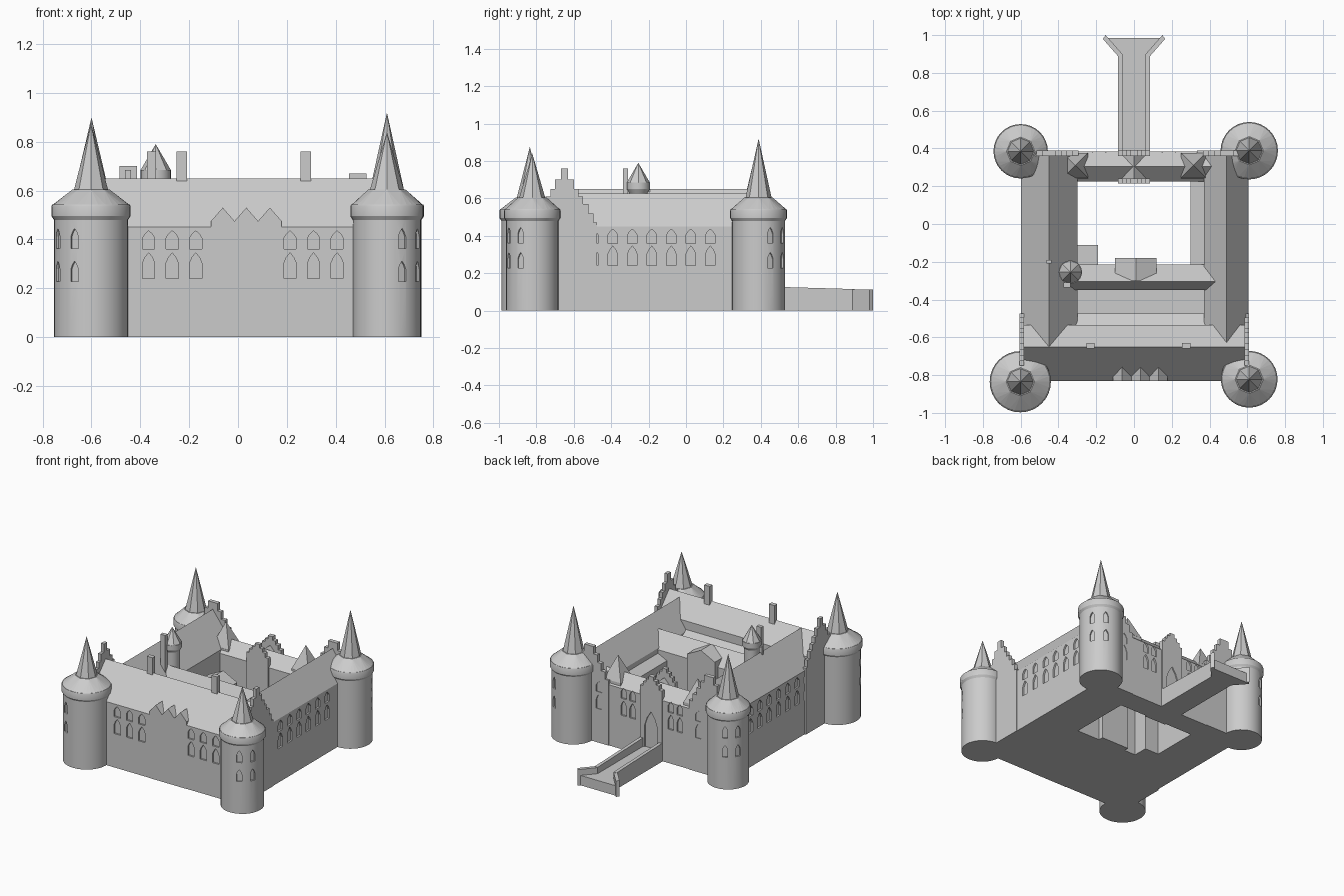
import bpy, bmesh, math
from mathutils import Matrix, Vector

cube = bpy.data.objects.get("Cube")
if cube:
    bpy.data.objects.remove(cube, do_unlink=True)

stone = bpy.data.materials.new("grey_stone")
stone.use_nodes = True
GREY = (0.6, 0.6, 0.6, 1)
stone.diffuse_color = GREY
stone.node_tree.nodes["Principled BSDF"].inputs["Base Color"].default_value = GREY


def finish(name, bm, smooth=False):
    bmesh.ops.recalc_face_normals(bm, faces=bm.faces)
    mesh = bpy.data.meshes.new(name)
    bm.to_mesh(mesh)
    bm.free()
    mesh.materials.append(stone)
    if smooth:
        mesh.polygons.foreach_set("use_smooth", [True] * len(mesh.polygons))
        mesh.set_sharp_from_angle(angle=math.radians(25))
    ob = bpy.data.objects.new(name, mesh)
    bpy.context.collection.objects.link(ob)
    return ob


def add_prism(bm, pts, axis, a, b, mat=Matrix()):
    """Extrude a 2D outline along an axis from a to b."""
    place = {"x": lambda p, t: (t, p[0], p[1]),
             "y": lambda p, t: (p[0], t, p[1]),
             "z": lambda p, t: (p[0], p[1], t)}[axis]
    rings = [[bm.verts.new(mat @ Vector(place(p, t))) for p in pts] for t in (a, b)]
    n = len(pts)
    bm.faces.new(rings[0])
    bm.faces.new(rings[1][::-1])
    for i in range(n):
        j = (i + 1) % n
        bm.faces.new((rings[0][i], rings[0][j], rings[1][j], rings[1][i]))


def prism(name, pts, axis, a, b):
    bm = bmesh.new()
    add_prism(bm, pts, axis, a, b)
    return finish(name, bm)


def box(name, x0, x1, y0, y1, z0, z1):
    return prism(name, [(x0, y0), (x1, y0), (x1, y1), (x0, y1)], "z", z0, z1)


def house(name, axis, a, b, lo, ridge, hi, eave, top, eave2=None):
    """Wall block with a pitched roof, running along an axis."""
    e2 = eave if eave2 is None else eave2
    return prism(name, [(lo, 0), (hi, 0), (hi, e2), (ridge, top), (lo, eave)], axis, a, b)


def stepped_gable(name, axis, centre, a, b, steps, base=0.0):
    right = []
    for half, z in steps:
        if right:
            right.append((right[-1][0], z))
        right.append((half, z))
    right.append((steps[-1][0], base))
    pts = [(centre + u, z) for u, z in right] + [(centre - u, z) for u, z in reversed(right)]
    return prism(name, pts, axis, a, b)


def cut_windows(ob, windows, width=0.05, depth=0.012):
    """Recess pointed windows given as (x, y, outward angle, z0, z1)."""
    bm = bmesh.new()
    for x, y, ang, z0, z1 in windows:
        w, h = width / 2, z1 - z0
        pts = [(-w, z0), (w, z0), (w, z0 + h * .6), (w * .6, z0 + h * .82),
               (0, z1), (-w * .6, z0 + h * .82), (-w, z0 + h * .6)]
        mat = Matrix.Translation((x, y, 0)) @ Matrix.Rotation(ang + math.pi / 2, 4, "Z")
        add_prism(bm, pts, "y", -0.02, depth, mat)
    cutter = finish("window_cutter", bm)
    cutter.hide_render = True
    mod = ob.modifiers.new("windows", "BOOLEAN")
    mod.operation, mod.solver, mod.object = "DIFFERENCE", "EXACT", cutter
    deps = bpy.context.evaluated_depsgraph_get()
    mesh = bpy.data.meshes.new_from_object(ob.evaluated_get(deps))
    ob.modifiers.clear()
    ob.data = mesh
    bpy.data.objects.remove(cutter, do_unlink=True)


ROWS = ((0.24, 0.345), (0.36, 0.435))
PI = math.pi

# Front range with ledge, terrace and roof dormers
front = house("front_range", "x", -0.59, 0.595, -0.83, -0.65, -0.535, 0.45, 0.65, 0.52)
cut_windows(front, [(-0.366 + i * 0.0965, -0.83, -PI / 2, *r) for i in range(9) for r in ROWS])
prism("courtyard_ledge", [(-0.6, 0), (-0.475, 0), (-0.475, 0.43), (-0.535, 0.46), (-0.6, 0.46)],
      "x", -0.59, 0.595)
box("terrace", -0.4, 0.4, -0.48, -0.34, 0, 0.3)
for i in range(3):
    c = -0.0625 + i * 0.0965
    house(f"front_dormer_{i + 1}", "y", -0.832, -0.75, c - 0.048, c, c + 0.048, 0.475, 0.53)

# Side ranges
left = house("right_range", "y", -0.65, 0.38, -0.597, -0.45, -0.3, 0.45, 0.65)
right = house("left_range", "y", -0.65, 0.38, 0.37, 0.49, 0.607, 0.45, 0.625)
for ob, x, ang in ((left, -0.597, PI), (right, 0.607, 0)):
    cut_windows(ob, [(x, -0.6 + i * 0.1043, ang, *r) for i in range(8) for r in ROWS])
prism("lean_to", [(0.3, 0), (0.38, 0), (0.38, 0.42), (0.3, 0.38)], "y", -0.24, 0.23)

# Stepped gables
SIDE_STEPS = [(.018, .76), (.05, .70), (.075, .65), (.1, .61), (.13, .57), (.155, .52), (.175, .47)]
for name, x in (("right", -0.595), ("left", 0.598)):
    stepped_gable(f"{name}_stepped_gable", "x", -0.65, x - 0.012, x + 0.012, SIDE_STEPS)
for name, x, top in (("right", -0.45, 0.70), ("left", 0.49, 0.67)):
    steps = [(0.036 + i * 0.03, top - i * 0.052) for i in range(5)]
    gable = stepped_gable(f"back_{name}_gable", "y", x, 0.36, 0.388, steps)
    side = math.copysign(1, x)
    cut_windows(gable, [(x - side * 0.08, 0.388, PI / 2, *r) for r in ROWS], 0.045)

# Back range with gatehouse and corner pavilions
back = house("back_range", "x", -0.4, 0.42, 0.225, 0.305, 0.384, 0.43, 0.51)
cut_windows(back, [(s * x, 0.384, PI / 2, *r) for s in (-1, 1) for x in (0.15, 0.22) for r in ROWS], 0.045)
GATE_STEPS = [(.018, .58), (.04, .555), (.063, .53), (.085, .5)]
gate = stepped_gable("gatehouse_front", "y", 0, 0.36, 0.392, GATE_STEPS)
cut_windows(gate, [(0, 0.392, PI / 2, 0.07, 0.33)], 0.1, 0.02)
stepped_gable("gatehouse_rear", "y", 0, 0.215, 0.242, GATE_STEPS)
house("gatehouse_roof", "y", 0.23, 0.37, -0.08, 0, 0.08, 0.43, 0.515)
for name, x in (("right", -0.31), ("left", 0.315)):
    h = 0.066
    box(f"{name}_pavilion", x - h, x + h, 0.242, 0.375, 0, 0.46)
    bm = bmesh.new()
    bmesh.ops.create_cone(bm, cap_ends=True, segments=4, radius1=h * math.sqrt(2), radius2=0, depth=0.16,
                          matrix=Matrix.Translation((x, 0.31, 0.54)) @ Matrix.Rotation(PI / 4, 4, "Z"))
    finish(f"{name}_pavilion_roof", bm)

# Courtyard range with porch and annex
house("courtyard_range", "x", -0.37, 0.43, -0.35, -0.305, -0.215, 0.465, 0.54, 0.44)
house("courtyard_porch", "y", -0.3, -0.18, -0.1, 0.01, 0.12, 0.49, 0.545)
box("courtyard_annex", -0.31, -0.19, -0.23, -0.11, 0, 0.38)

# Chimneys
for i, (x, y, h, z0, z1) in enumerate([(-0.23, -0.645, .022, .6, .76), (0.277, -0.645, .022, .6, .76),
                                       (-0.354, -0.323, .019, .3, .76), (-0.45, -0.2, .012, .6, .685)]):
    box(f"chimney_{i + 1}", x - h, x + h, y - h * 0.7, y + h * 0.7, z0, z1)


def lathe(name, x, y, profile, segments=32):
    """Closed round body from (radius, height) pairs."""
    bm = bmesh.new()
    rings = [[bm.verts.new((x + r * math.cos(2 * PI * i / segments),
                            y + r * math.sin(2 * PI * i / segments), z))
              for i in range(segments)] for r, z in profile]
    bm.faces.new(rings[0])
    bm.faces.new(rings[-1])
    for lo, hi in zip(rings, rings[1:]):
        for i in range(segments):
            j = (i + 1) % segments
            bm.faces.new((lo[i], lo[j], hi[j], hi[i]))
    return finish(name, bm, True)


def spire(name, x, y, r, z0, z1):
    bm = bmesh.new()
    bmesh.ops.create_cone(bm, cap_ends=True, segments=8, radius1=r, radius2=0, depth=z1 - z0,
                          matrix=Matrix.Translation((x, y, (z0 + z1) / 2)))
    return finish(name, bm)


def flared_roof(name, x, y, r0, r1, z0, z1):
    """Round eave blending into an eight-sided neck."""
    bm = bmesh.new()
    for n, r, z in ((32, r0, z0), (8, r1, z1)):
        for i in range(n):
            bm.verts.new((x + r * math.cos(2 * PI * i / n), y + r * math.sin(2 * PI * i / n), z))
    bmesh.ops.convex_hull(bm, input=bm.verts[:])
    return finish(name, bm)


# Corner towers
for name, x, y, r, top in (("front_right", -0.602, -0.835, 0.152, 0.875), ("front_left", 0.61, -0.822, 0.14, 0.84),
                           ("back_right", -0.6, 0.385, 0.134, 0.90), ("back_left", 0.61, 0.388, 0.142, 0.92)):
    body = lathe(f"{name}_tower", x, y, [(r, 0), (r, 0.49)])
    out = math.atan2(y + 0.22, x)
    out = math.copysign(PI / 4, y) if x > 0 else math.copysign(3 * PI / 4, y)
    angles = [out + s * math.radians(18.5) for s in (-1, 1)]
    cut_windows(body, [(x + r * math.cos(a), y + r * math.sin(a), a, z, z + 0.083)
                       for a in angles for z in (0.228, 0.362)], 0.034)
    lathe(f"{name}_cornice", x, y, [(r, 0.48), (r + .01, 0.495), (r + .01, 0.535), (r + .007, 0.542)])
    flared_roof(f"{name}_eaves", x, y, r + 0.007, 0.075, 0.54, 0.605)
    spire(f"{name}_spire", x, y, 0.07, 0.602, top)

# Stair turret
lathe("stair_turret", -0.337, -0.255, [(.05, 0), (.05, .63), (.062, .65), (.062, .685)], 24)
spire("stair_turret_roof", -0.337, -0.255, 0.062, 0.684, 0.79)

# Approach bridge with parapets and splayed ends
box("bridge_deck", -0.085, 0.085, 0.38, 0.9, 0, 0.07)
prism("bridge_landing", [(-0.08, 0.9), (0.08, 0.9), (0.155, 0.985), (-0.155, 0.985)], "z", 0, 0.07)
for name, s in (("right", -1), ("left", 1)):
    prism(f"{name}_parapet", [(0.38, 0), (0.9, 0), (0.9, 0.115), (0.38, 0.13)], "x", s * 0.062, s * 0.086)
    prism(f"{name}_splayed_wall", [(s * u, v) for u, v in
          ((.062, .9), (.086, .89), (.165, .98), (.15, 1.0))], "z", 0, 0.113)
